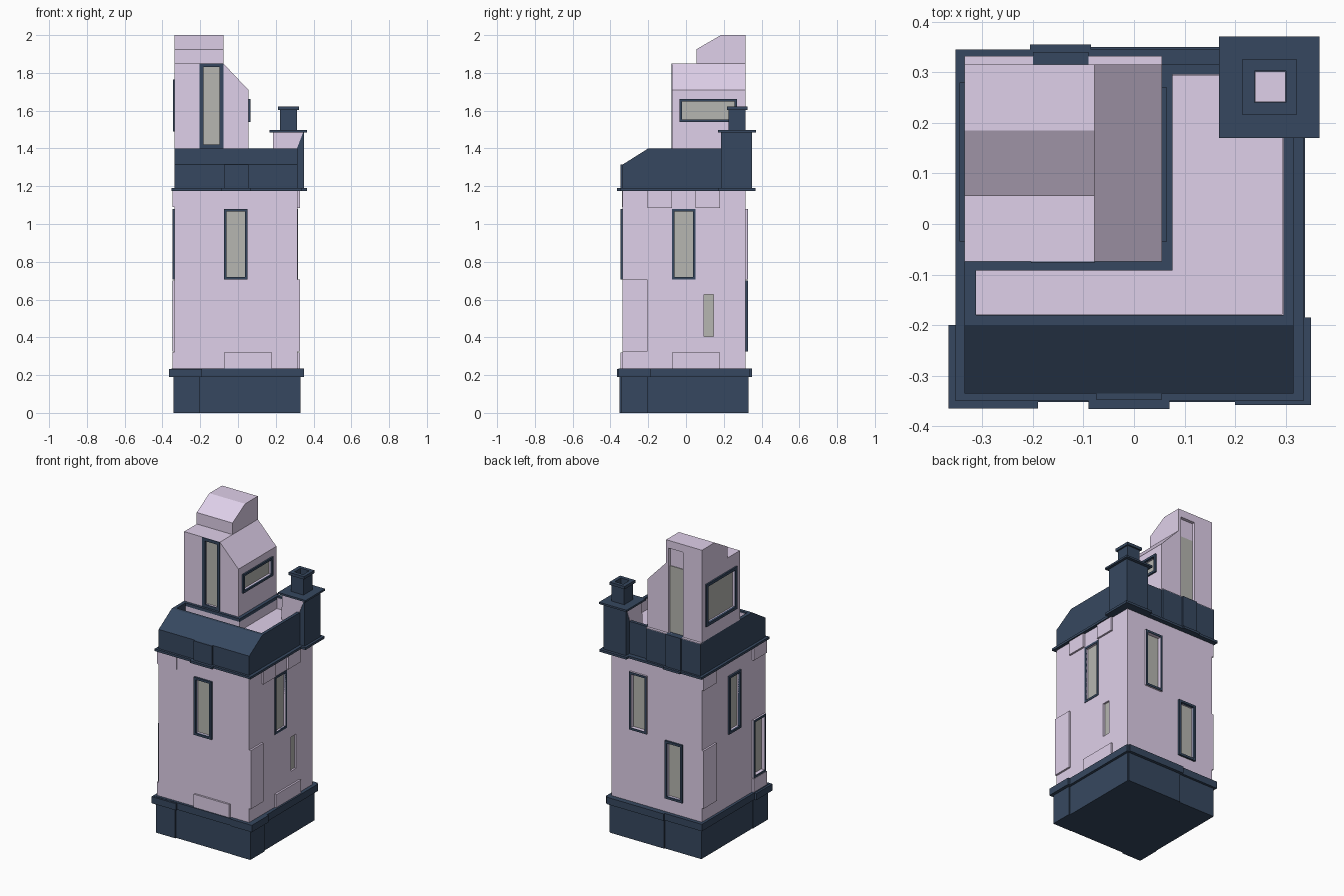
import bpy, bmesh

if "Cube" in bpy.data.objects:
    bpy.data.objects.remove(bpy.data.objects["Cube"])

def mat(name, r, g, b):
    m = bpy.data.materials.new(name)
    m.diffuse_color = (r, g, b, 1)
    m.use_nodes = True
    m.node_tree.nodes["Principled BSDF"].inputs["Base Color"].default_value = m.diffuse_color
    return m

LAV = mat("lavender_wall", 0.74, 0.63, 0.82)
NAVY = mat("navy_trim", 0.037, 0.064, 0.115)
GLASS = mat("grey_glass", 0.47, 0.47, 0.44)

def make(name, bm, m):
    bmesh.ops.recalc_face_normals(bm, faces=bm.faces)
    me = bpy.data.meshes.new(name)
    bm.to_mesh(me)
    bm.free()
    me.materials.append(m)
    ob = bpy.data.objects.new(name, me)
    bpy.context.collection.objects.link(ob)
    return ob

def box(name, p, q, m):
    bm = bmesh.new()
    bmesh.ops.create_cube(bm, size=1)
    for v in bm.verts:
        for i in range(3):
            v.co[i] = (p[i] + q[i]) / 2 + v.co[i] * abs(q[i] - p[i])
    return make(name, bm, m)

def prism(name, axis, prof, a, b, m):
    """Extrude a profile (other horizontal axis, z) along x or y."""
    bm = bmesh.new()
    pt = (lambda u, z, t: (t, u, z)) if axis == 'x' else (lambda u, z, t: (u, t, z))
    f = bm.faces.new([bm.verts.new(pt(u, z, a)) for u, z in prof])
    r = bmesh.ops.extrude_face_region(bm, geom=[f])
    for v in r["geom"]:
        if isinstance(v, bmesh.types.BMVert):
            v.co['xy'.index(axis)] = b
    return make(name, bm, m)

def pt(face, u, d, z):
    """Point on a wall: u along it, d outward distance from the centre."""
    return {'F': (u, -d, z), 'B': (u, d, z), 'R': (d, u, z), 'L': (-d, u, z)}[face]

def slab(name, face, u0, u1, z0, z1, d0, d1, m):
    return box(name, pt(face, u0, d0, z0), pt(face, u1, d1, z1), m)

def cut(host, cutter):
    mod = host.modifiers.new("cut", 'BOOLEAN')
    mod.object, mod.operation, mod.solver = cutter, 'DIFFERENCE', 'EXACT'
    dg = bpy.context.evaluated_depsgraph_get()
    me = bpy.data.meshes.new_from_object(host.evaluated_get(dg))
    host.modifiers.clear()
    host.data = me
    bpy.data.objects.remove(cutter)

def window(name, host, face, u0, u1, z0, z1, wall, out=0.012, b=0.014, backing=False):
    """Recess in the wall, glass pane and navy frame."""
    a0, a1, c0, c1 = u0 + b, u1 - b, z0 + b, z1 - b
    cut(host, slab("cutter", face, a0, a1, c0, c1, wall - 0.02, wall + 0.05, LAV))
    slab(name + "_glass", face, a0, a1, c0, c1, wall - 0.021, wall - 0.012, GLASS)
    if not out:
        return
    bars = [(u0, a0, z0, z1), (a1, u1, z0, z1), (a0, a1, z0, c0), (a0, a1, c1, z1)]
    for i, (p, q, r, s) in enumerate(bars):
        lo = wall - 0.005
        if backing:
            slab(f"{name}_surround_{i}", face, p, q, r, s, lo, wall + out, LAV)
            lo = wall + out
        slab(f"{name}_frame_{i}", face, p, q, r, s, lo, wall + out + (0.003 if backing else 0), NAVY)

# wall planes (outward distance per face)
W = {'F': 0.335, 'B': 0.315, 'L': 0.335, 'R': 0.315}

# plinth with its moulding and projecting corner blocks
box("plinth", (-0.338, -0.343, 0), (0.322, 0.325, 0.2), NAVY)
box("plinth_moulding", (-0.352, -0.352, 0.19), (0.338, 0.34, 0.235), NAVY)
box("plinth_block_front", (-0.342, -0.351, 0), (-0.205, -0.2, 0.2), NAVY)
box("plinth_block_front_top", (-0.366, -0.364, 0.19), (-0.19, -0.2, 0.233), NAVY)
box("plinth_block_right", (0.2, -0.345, 0), (0.33, -0.2, 0.2), NAVY)
box("plinth_block_right_top", (0.2, -0.358, 0.19), (0.35, -0.185, 0.235), NAVY)
box("plinth_block_back", (-0.075, 0.2, 0), (0.315, 0.331, 0.2), NAVY)
box("plinth_block_back_top", (-0.085, 0.2, 0.19), (0.325, 0.35, 0.235), NAVY)

# main shaft and its windows
shaft = box("shaft", (-0.335, -0.335, 0.2), (0.315, 0.315, 1.19), LAV)
window("front_window", shaft, 'F', -0.075, 0.05, 0.705, 1.08, W['F'])
window("right_window", shaft, 'R', -0.075, 0.05, 0.705, 1.08, W['R'], out=0.003)
window("left_window", shaft, 'L', -0.075, 0.05, 0.705, 1.08, W['L'])
window("left_low_window", shaft, 'L', -0.325, -0.2, 0.325, 0.7, W['L'], out=0.01, backing=True)
window("back_low_window", shaft, 'B', -0.2, -0.075, 0.325, 0.7, W['B'])
window("back_window", shaft, 'B', 0.055, 0.18, 0.705, 1.08, W['B'], out=0.01, backing=True)
window("slit", shaft, 'R', 0.08, 0.16, 0.39, 0.64, W['R'], out=0)

# raised stone blocks on the walls
stones = [('F', -0.335, -0.205, 1.09, 1.18), ('F', -0.075, 0.18, 0.23, 0.32),
          ('R', -0.335, -0.205, 0.325, 0.705), ('R', -0.075, 0.18, 0.23, 0.32),
          ('R', -0.205, -0.075, 1.085, 1.18), ('R', 0.05, 0.18, 1.085, 1.18),
          ('L', -0.335, -0.2, 0.23, 0.322), ('L', -0.335, -0.2, 1.09, 1.18),
          ('L', 0.18, 0.315, 0.325, 0.7), ('L', 0.18, 0.315, 1.09, 1.18)]
for i, (f, u0, u1, z0, z1) in enumerate(stones):
    out = 0.005 if (f, u0) == ('F', -0.335) else 0.012
    slab(f"stone_{i}", f, u0, u1, z0, z1, W[f] - 0.01, W[f] + out, LAV)

# cornice
box("cornice", (-0.353, -0.35, 1.175), (0.335, 0.345, 1.19), NAVY)
box("cornice_front_step", (-0.09, -0.365, 1.175), (0.07, -0.3, 1.19), NAVY)
box("cornice_chimney_step", (0.17, 0.17, 1.175), (0.365, 0.368, 1.19), NAVY)
box("cornice_back_step", (-0.205, 0.3, 1.175), (-0.085, 0.355, 1.19), NAVY)

# parapet with sloping front
prism("parapet_front", 'x', [(-0.335, 1.19), (-0.335, 1.315), (-0.2, 1.4), (-0.18, 1.4), (-0.18, 1.19)],
      -0.335, 0.315, NAVY)
box("parapet_right", (0.295, -0.18, 1.19), (0.315, 0.315, 1.4), NAVY)
box("parapet_left", (-0.335, -0.18, 1.19), (-0.312, -0.09, 1.4), NAVY)
box("parapet_back", (0.07, 0.295, 1.19), (0.295, 0.315, 1.4), NAVY)
slab("parapet_panel_front", 'F', -0.075, 0.055, 1.19, 1.315, 0.33, 0.347, NAVY)
slab("parapet_panel_middle", 'B', -0.2, -0.09, 1.19, 1.4, 0.31, 0.34, NAVY)
for i, (u0, u1) in enumerate([(-0.335, -0.2), (-0.09, 0.055)]):
    slab(f"parapet_panel_back_{i}", 'B', u0, u1, 1.19, 1.396, 0.31, 0.332, NAVY)
    slab(f"parapet_panel_cap_{i}", 'B', u0, u1, 1.396, 1.4, 0.31, 0.332, LAV)

# roof terrace and its lavender lining
box("terrace_floor", (-0.32, -0.19, 1.19), (0.305, 0.305, 1.32), LAV)
box("lining_front", (-0.312, -0.182, 1.3), (0.295, -0.178, 1.39), LAV)
box("lining_right", (0.293, -0.18, 1.3), (0.297, 0.295, 1.39), LAV)
box("lining_back", (0.075, 0.293, 1.3), (0.295, 0.297, 1.39), LAV)

# turret base and turret with sloped shoulder
box("turret_base", (-0.335, -0.09, 1.19), (0.073, 0.315, 1.38), NAVY)
box("turret_base_skin", (-0.312, -0.091, 1.3), (0.074, 0.295, 1.38), LAV)
box("turret_base_trim", (-0.335, -0.092, 1.38), (0.076, 0.315, 1.4), NAVY)
turret = prism("turret", 'y', [(-0.335, 1.39), (-0.335, 1.85), (-0.078, 1.85), (0.055, 1.71), (0.055, 1.39)],
               -0.074, 0.315, LAV)
head = prism("turret_head", 'x', [(0.055, 1.85), (0.055, 1.925), (0.185, 2.0), (0.315, 2.0), (0.315, 1.85)],
             -0.335, -0.078, LAV)
window("turret_front", turret, 'F', -0.203, -0.078, 1.4, 1.85, 0.074, out=0.003, b=0.02)
window("turret_right", turret, 'R', -0.035, 0.27, 1.54, 1.662, 0.055, out=0.01)
window("turret_left", turret, 'L', -0.035, 0.28, 1.49, 1.765, 0.335, out=0.01, b=0.018)

# tall niche in the back of the turret
for host, z0, z1 in ((turret, 1.4, 1.9), (head, 1.8, 1.95)):
    cut(host, slab("cutter", 'B', -0.2, -0.095, z0, z1, 0.295, 0.36, LAV))
slab("niche_glass", 'B', -0.2, -0.095, 1.4, 1.83, 0.29, 0.299, GLASS)

# chimney stack with lavender inner faces, cap and flue
box("chimney", (0.186, 0.186, 1.19), (0.349, 0.35, 1.485), NAVY)
face = [(0.186, 1.4), (0.312, 1.4), (0.345, 1.485), (0.186, 1.485)]
prism("chimney_front_face", 'y', face, 0.184, 0.188, LAV)
prism("chimney_left_face", 'x', face, 0.184, 0.188, LAV)
box("chimney_inner_faces", (0.184, 0.184, 1.3), (0.296, 0.296, 1.4), LAV)
box("chimney_cap", (0.168, 0.17, 1.485), (0.366, 0.37, 1.497), NAVY)
flue = box("flue", (0.223, 0.225, 1.49), (0.313, 0.315, 1.606), NAVY)
rim = box("flue_rim", (0.213, 0.216, 1.604), (0.322, 0.325, 1.622), NAVY)
for host in (flue, rim):
    cut(host, box("cutter", (0.238, 0.24, 1.58), (0.3, 0.302, 1.7), NAVY))
box("flue_plug", (0.239, 0.241, 1.575), (0.299, 0.301, 1.585), LAV)
